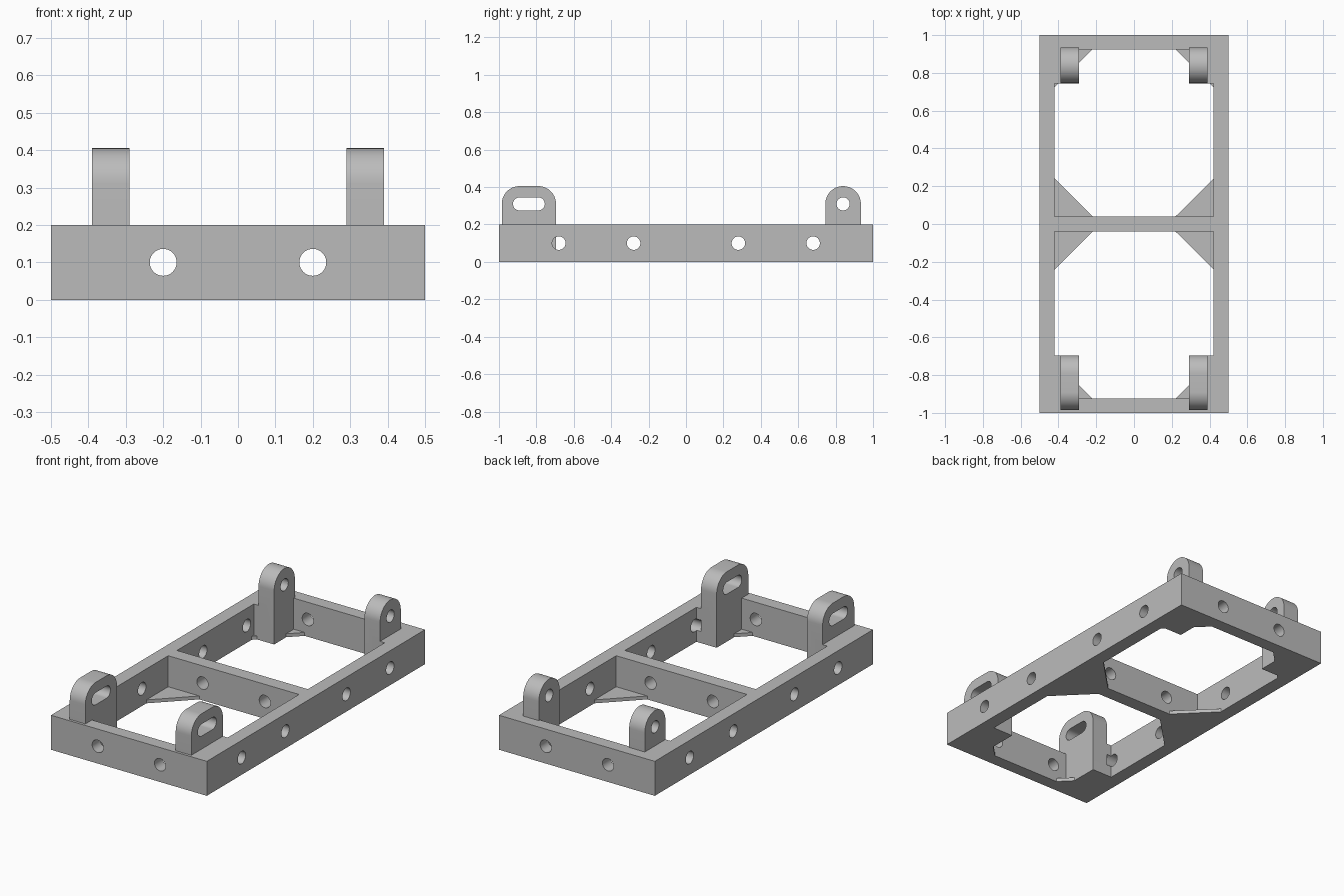
import bpy, bmesh, math
from mathutils import Vector

if "Cube" in bpy.data.objects:
    bpy.data.objects.remove(bpy.data.objects["Cube"])

grey = bpy.data.materials.new("plain grey")
grey.diffuse_color = (0.5, 0.5, 0.5, 1)
grey.use_nodes = True
grey.node_tree.nodes["Principled BSDF"].inputs["Base Color"].default_value = grey.diffuse_color


def prism(name, pts, axis, lo, hi):
    """Extrude a 2D outline along an axis: x uses (y, z), y uses (x, z), z uses (x, y)."""
    place = {"x": lambda a, b, t: (t, a, b),
             "y": lambda a, b, t: (a, t, b),
             "z": lambda a, b, t: (a, b, t)}[axis]
    bm = bmesh.new()
    face = bm.faces.new([bm.verts.new(place(a, b, lo)) for a, b in pts])
    ext = bmesh.ops.extrude_face_region(bm, geom=[face])
    moved = [v for v in ext["geom"] if isinstance(v, bmesh.types.BMVert)]
    bmesh.ops.translate(bm, verts=moved, vec=Vector(place(0, 0, hi - lo)))
    bmesh.ops.recalc_face_normals(bm, faces=bm.faces[:])
    mesh = bpy.data.meshes.new(name)
    bm.to_mesh(mesh)
    bm.free()
    mesh.materials.append(grey)
    ob = bpy.data.objects.new(name, mesh)
    bpy.context.collection.objects.link(ob)
    return ob


def rect(a0, a1, b0, b1):
    return [(a0, b0), (a1, b0), (a1, b1), (a0, b1)]


def arc(a, b, r, start, end, n):
    return [(a + r * math.cos(math.radians(start + (end - start) * i / n)),
             b + r * math.sin(math.radians(start + (end - start) * i / n)))
            for i in range(n + 1)]


def circle(a, b, r):
    return arc(a, b, r, 0, 360, 40)[:-1]


def combine(target, other, operation):
    """Apply a boolean and remove the helper."""
    mod = target.modifiers.new("combine", "BOOLEAN")
    mod.operation, mod.solver, mod.object = operation, "EXACT", other
    bpy.context.view_layer.objects.active = target
    bpy.ops.object.modifier_apply(modifier=mod.name)
    bpy.data.objects.remove(other)


# Rectangular frame with two pockets; thin corner gussets stay at the bottom
frame = prism("frame", rect(-0.5, 0.5, -1, 1), "z", 0, 0.2)
for s in (-1, 1):
    y0, y1, c = 0.04, 0.925, 0.2
    opening = [(-0.22, y0), (0.22, y0), (0.42, y0 + c), (0.42, y1 - c),
               (0.22, y1), (-0.22, y1), (-0.42, y1 - c), (-0.42, y0 + c)]
    combine(frame, prism("opening", [(x, s * y) for x, y in opening], "z", -0.1, 0.1), "DIFFERENCE")
    combine(frame, prism("pocket", rect(-0.42, 0.42, *sorted((s * y0, s * y1))), "z", 0.02, 0.3), "DIFFERENCE")

# Front and rear lugs: rounded top around the slot or hole centres
LUG_R, HOLE_R, LUG_Z = 0.095, 0.035, 0.31
lugs = [(-0.89, -0.79), (0.84, 0.84)]

# Fillers joining each lug to the side wall
for s in (-1, 1):
    for ya, yb in lugs:
        x0, x1 = sorted((s * 0.35, s * 0.46))
        combine(frame, prism("filler", rect(x0, x1, ya - LUG_R, yb + LUG_R), "z", 0, 0.2), "UNION")

# Bolt holes through the side walls, end walls and cross bar
for y in (-0.68, -0.28, 0.28, 0.68):
    for s in (-1, 1):
        x0, x1 = sorted((s * 0.37, s * 0.6))
        combine(frame, prism("side_hole", circle(y, 0.1, 0.036), "x", x0, x1), "DIFFERENCE")
for x in (-0.2, 0.2):
    combine(frame, prism("end_hole", circle(x, 0.1, 0.036), "y", -1.1, 1.1), "DIFFERENCE")

# Lugs merged into the frame
for s in (-1, 1):
    x0, x1 = sorted((s * 0.29, s * 0.39))
    for ya, yb in lugs:
        outline = [(ya - LUG_R, 0), (yb + LUG_R, 0)] + arc(yb, LUG_Z, LUG_R, 0, 90, 14)
        outline += arc(ya, LUG_Z, LUG_R, 90, 180, 14)[0 if yb > ya else 1:]
        lug = prism("lug", outline, "x", x0, x1)
        if yb > ya:
            hole = arc(yb, LUG_Z, HOLE_R, -90, 90, 20) + arc(ya, LUG_Z, HOLE_R, 90, 270, 20)
        else:
            hole = circle(ya, LUG_Z, HOLE_R)
        combine(lug, prism("slot", hole, "x", x0 - 0.1, x1 + 0.1), "DIFFERENCE")
        combine(frame, lug, "UNION")

# Smooth curved faces, keep hard edges
bpy.ops.object.select_all(action="DESELECT")
frame.select_set(True)
bpy.context.view_layer.objects.active = frame
bpy.ops.object.shade_smooth_by_angle(angle=math.radians(30))
